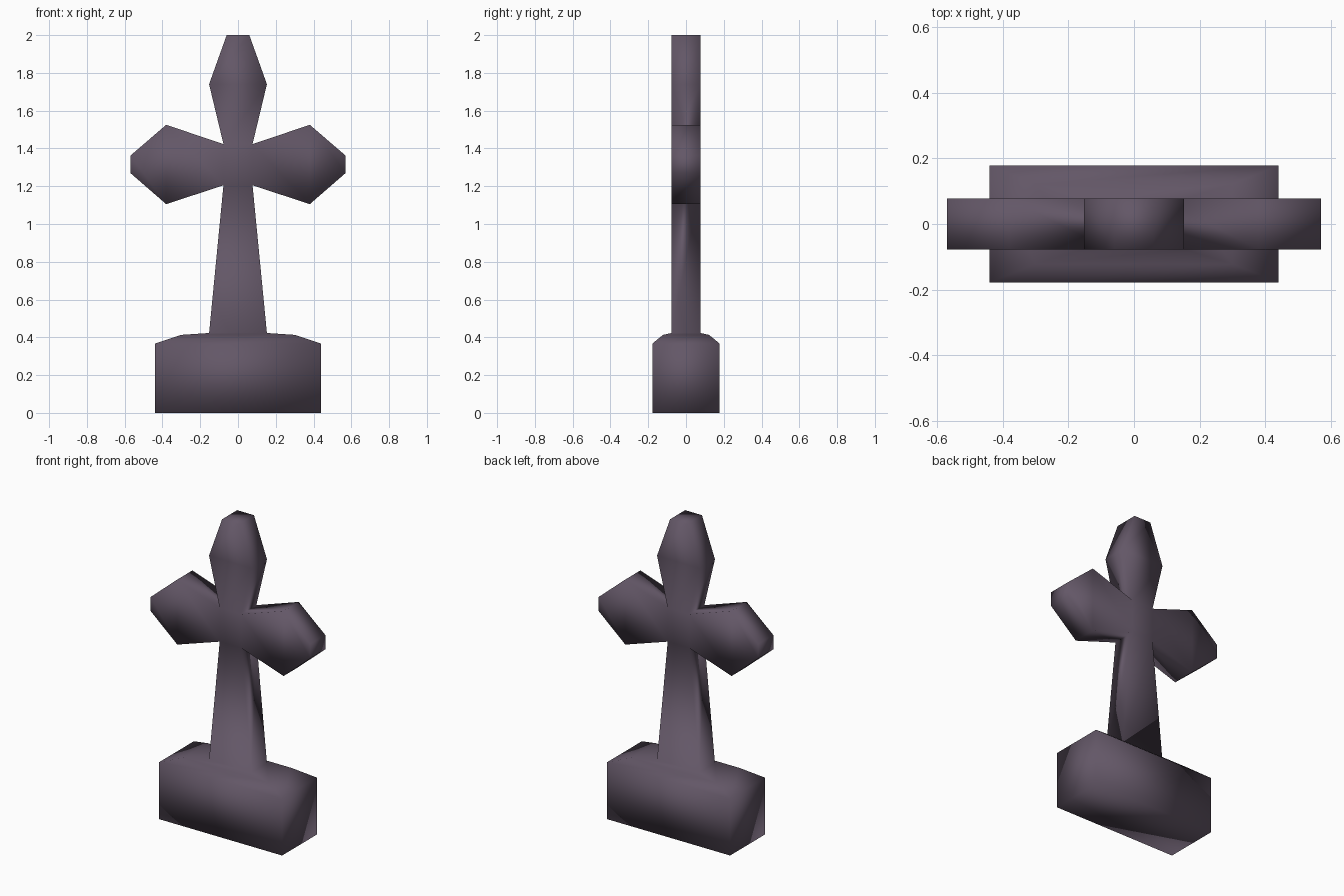
import bpy, bmesh

if "Cube" in bpy.data.objects:
    bpy.data.objects.remove(bpy.data.objects["Cube"])

stone = bpy.data.materials.new("dark_purple_stone")
stone.diffuse_color = (0.125, 0.095, 0.135, 1)
stone.use_nodes = True
stone.node_tree.nodes["Principled BSDF"].inputs["Base Color"].default_value = stone.diffuse_color

bm = bmesh.new()


def bridge(a, b, skip=()):
    """Join two four-point loops with quads."""
    for i in range(4):
        if i not in skip:
            j = (i + 1) % 4
            bm.faces.new((a[i], a[j], b[j], b[i]))


def level(x, y, z):
    return [bm.verts.new((sx * x, sy * y, z))
            for sx, sy in ((-1, -1), (1, -1), (1, 1), (-1, 1))]


T = 0.077  # half thickness of the cross

# Plinth, shaft and head: half width, half depth, height
levels = [level(*p) for p in (
    (0.44, 0.178, 0.0), (0.44, 0.178, 0.367), (0.30, 0.122, 0.413),
    (0.153, T, 0.423), (0.077, T, 1.205), (0.077, T, 1.423),
    (0.153, T, 1.74), (0.06, T, 2.0))]
for n in range(len(levels) - 1):
    bridge(levels[n], levels[n + 1], skip=(1, 3) if n == 4 else ())
bm.faces.new(levels[0][::-1])
bm.faces.new(levels[-1])

# Side arms grow out of the open sides of the crossing
low, high = levels[4], levels[5]
for side, a, b in ((1, 1, 2), (-1, 3, 0)):
    ring = [low[a], low[b], high[b], high[a]]
    for x, z0, z1 in ((0.38, 1.105, 1.525), (0.57, 1.27, 1.362)):
        nxt = [bm.verts.new((side * x, side * y, z))
               for y, z in ((-T, z0), (T, z0), (T, z1), (-T, z1))]
        bridge(ring, nxt)
        ring = nxt
    bm.faces.new(ring)

bmesh.ops.recalc_face_normals(bm, faces=bm.faces)
for f in bm.faces:
    f.smooth = True

mesh = bpy.data.meshes.new("grave_cross")
bm.to_mesh(mesh)
bm.free()
mesh.materials.append(stone)
bpy.context.collection.objects.link(bpy.data.objects.new("grave_cross", mesh))
